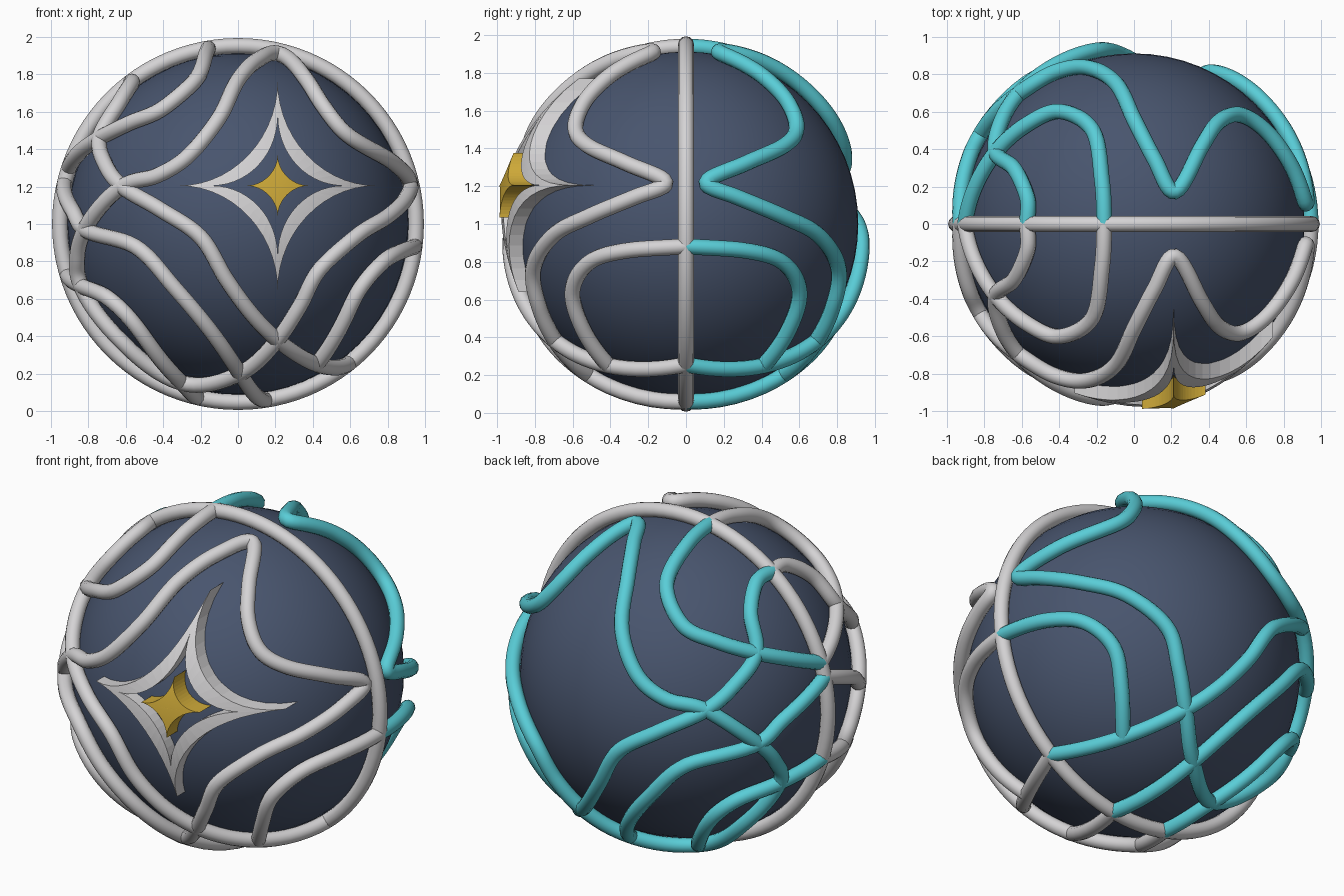
import bpy, bmesh, math
from mathutils import Vector

CENTRE = Vector((0, 0, 1))
TUBE, TRACK, BALL = 0.042, 0.952, 0.912

cube = bpy.data.objects.get("Cube")
if cube:
    bpy.data.objects.remove(cube)


def material(name, colour):
    m = bpy.data.materials.new(name)
    m.use_nodes = True
    m.diffuse_color = (*colour, 1)
    m.node_tree.nodes["Principled BSDF"].inputs["Base Color"].default_value = (*colour, 1)
    return m


navy = material("navy", (0.065, 0.09, 0.155))
grey = material("light grey", (0.66, 0.65, 0.66))
teal = material("teal", (0.1, 0.61, 0.68))
gold = material("gold", (0.62, 0.4, 0.04))


def on_ball(x, z, radius, side=-1):
    """Point on a sphere of this radius, seen along y."""
    y = math.sqrt(max(0, radius ** 2 - x ** 2 - (z - 1) ** 2))
    return Vector((x, side * y, z - 1)).normalized() * radius


def tube(name, points, mat, closed=False):
    data = bpy.data.curves.new(name, "CURVE")
    data.dimensions = "3D"
    data.bevel_depth = TUBE
    data.bevel_resolution = 4
    data.use_fill_caps = True
    spline = data.splines.new("POLY")
    spline.points.add(len(points) - 1)
    for p, co in zip(spline.points, points):
        p.co = (*co, 1)
    spline.use_cyclic_u = closed
    spline.use_smooth = True
    data.materials.append(mat)
    obj = bpy.data.objects.new(name, data)
    obj.location = CENTRE
    bpy.context.collection.objects.link(obj)
    bpy.ops.object.select_all(action="DESELECT")
    obj.select_set(True)
    bpy.context.view_layer.objects.active = obj
    bpy.ops.object.convert(target="MESH")


def smooth_path(knots, closed, steps=8):
    """Smooth curve through the knots, held on the sphere."""
    n = len(knots)
    pick = (lambda i: knots[i % n]) if closed else (lambda i: knots[min(max(i, 0), n - 1)])
    path = []
    for i in range(n if closed else n - 1):
        a, b, c, d = (pick(i + k) for k in (-1, 0, 1, 2))
        for s in range(steps):
            t = s / steps
            p = b + (c - a) * t / 2 + (a - b * 2.5 + c * 2 - d / 2) * t * t \
                + (b * 3 - c * 3 + d - a) * t ** 3 / 2
            path.append(p.normalized() * TRACK)
    if not closed:
        path.append(knots[-1].copy())
    return path


def star(name, mat, outer, hole, low, high, steps=14, bands=6):
    """Four-pointed star plate curved over the ball; hole is a fraction of its size."""
    outline = []
    for q in range(4):
        ca, sa = round(math.cos(q * math.pi / 2)), round(math.sin(q * math.pi / 2))
        for s in range(steps):
            a = s / steps * math.pi / 2
            u, v = 1 - math.sin(a), 1 - math.cos(a)
            outline.append(((u * ca - v * sa) * outer[0], (u * sa + v * ca) * outer[1]))
    bm = bmesh.new()
    layers = []
    for radius in (low, high):
        rings = []
        for b in range(bands + 1):
            f = hole + (1 - hole) * b / bands
            rings.append([bm.verts.new(on_ball(0.212 + x * f, 1.205 + z * f, radius))
                          for x, z in outline])
        layers.append(rings)
    n = len(outline)

    def strip(r, s):
        for i in range(n):
            j = (i + 1) % n
            bm.faces.new((r[i], r[j], s[j], s[i]))

    for rings in layers:
        for r, s in zip(rings, rings[1:]):
            strip(r, s)
    strip(layers[0][-1], layers[1][-1])
    if hole:
        strip(layers[0][0], layers[1][0])
    bmesh.ops.remove_doubles(bm, verts=bm.verts, dist=0.0001)
    bmesh.ops.recalc_face_normals(bm, faces=bm.faces)
    mesh = bpy.data.meshes.new(name)
    bm.to_mesh(mesh)
    bm.free()
    mesh.materials.append(mat)
    obj = bpy.data.objects.new(name, mesh)
    obj.location = CENTRE
    bpy.context.collection.objects.link(obj)


# Core ball
bpy.ops.mesh.primitive_uv_sphere_add(segments=64, ring_count=32, radius=BALL, location=CENTRE)
ball = bpy.context.object
ball.name = "core_ball"
ball.data.materials.append(navy)
bpy.ops.object.shade_smooth()

# Upright ring dividing front and back
tube("dividing_ring", [Vector((math.cos(a), 0, math.sin(a))) * TRACK
                       for a in (i * math.tau / 96 for i in range(96))], grey, True)

# Winding bars as seen along y, repeated on both sides
bars = {
    "winding_loop": [(.22, 1.91), (.36, 1.78), (.45, 1.64), (.56, 1.5), (.69, 1.41), (.84, 1.32),
                     (.92, 1.22), (.9, 1.14), (.8, 1.04), (.64, .94), (.44, .76), (.33, .56),
                     (.21, .38), (.01, .2), (-.3, .15), (-.63, .38), (-.84, .67), (-.86, .82),
                     (-.82, .97), (-.62, 1.2), (-.43, 1.26), (-.26, 1.37), (-.1, 1.57),
                     (0, 1.77), (.11, 1.88)],
    "upper_bar": [(-.16, 1.95), (-.17, 1.91), (-.22, 1.78), (-.4, 1.62), (-.58, 1.54),
                  (-.74, 1.46), (-.86, 1.37), (-.91, 1.3)],
    "long_bar": [(-.58, 1.77), (-.57, 1.75), (-.64, 1.64), (-.74, 1.46), (-.71, 1.32),
                 (-.62, 1.2), (-.42, 1.08), (-.2, .93), (-.06, .7), (.08, .51), (.21, .38),
                 (.42, .25), (.6, .25)],
    "middle_bar": [(-.94, 1.22), (-.89, 1.08), (-.82, .97), (-.55, .88), (-.34, .66),
                   (-.14, .42), (.01, .2), (.15, .05)],
    "lower_bar": [(-.93, .72), (-.84, .67), (-.69, .6), (-.52, .42), (-.3, .15), (-.22, .05)],
    "side_bar": [(.96, .88), (.89, .86), (.78, .8), (.65, .65), (.55, .45), (.42, .25)],
}
for side, label, mat in ((-1, "front", grey), (1, "back", teal)):
    for name, shape in bars.items():
        closed = name == "winding_loop"
        knots = [on_ball(x, z, TRACK, side) for x, z in shape]
        tube(label + "_" + name, smooth_path(knots, closed), mat, closed)

# Star emblem on the front
star("star_frame", grey, (.53, .565), .66, .9, .98)
star("star_centre", gold, (.17, .17), 0, .9, 1.01)
